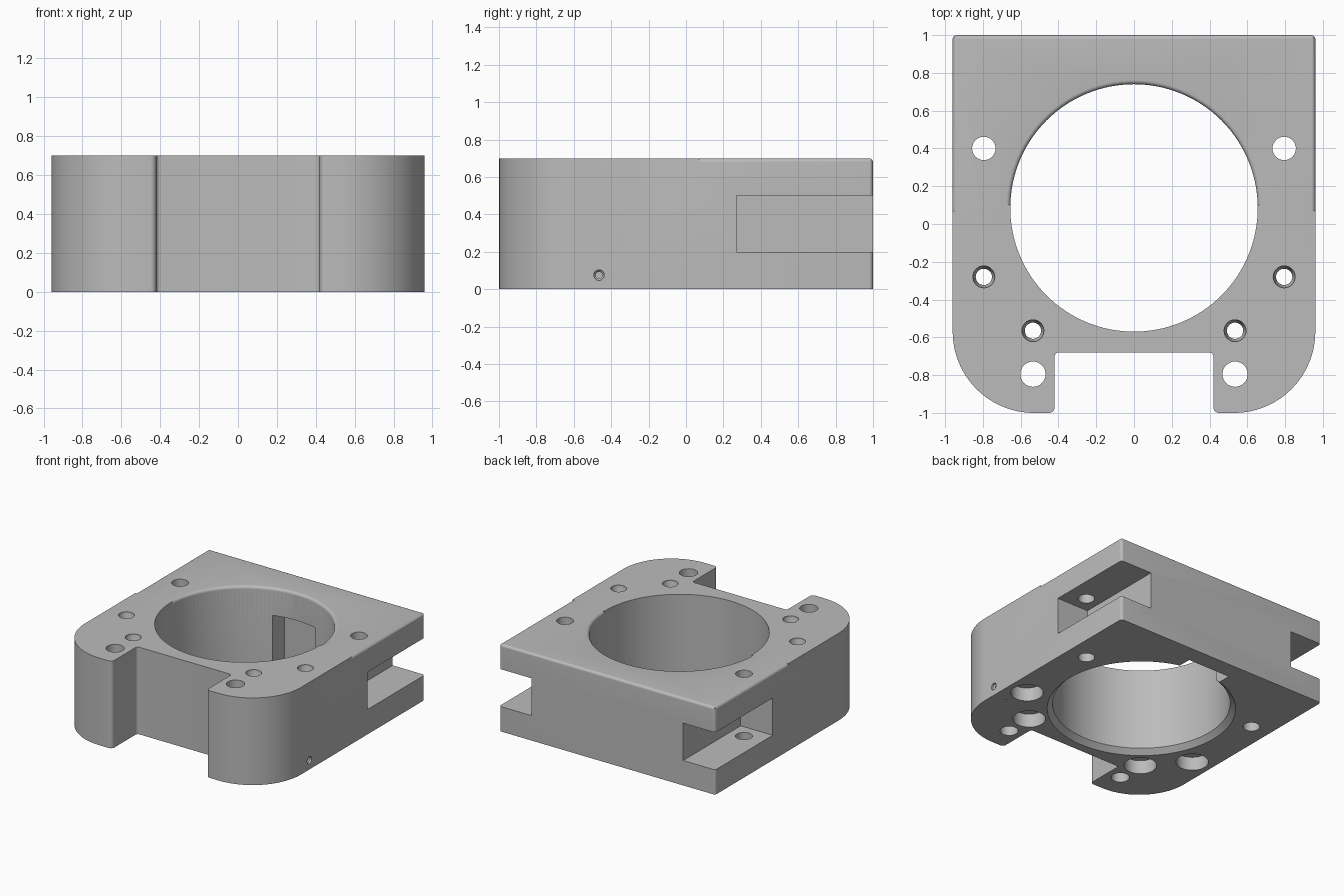
import bpy, bmesh, math
from mathutils import Vector, Matrix

if "Cube" in bpy.data.objects:
    bpy.data.objects.remove(bpy.data.objects["Cube"])

H = 0.70                      # block height
BORE_Y, BORE_R = 0.085, 0.655


def arc(cx, cy, r, a0, a1, n):
    return [(cx + r * math.cos(math.radians(a0 + (a1 - a0) * i / n)),
             cy + r * math.sin(math.radians(a0 + (a1 - a0) * i / n))) for i in range(n + 1)]


def loft(name, rings, matrix=None):
    """Closed solid through a list of matching vertex rings, capped at both ends."""
    bm = bmesh.new()
    loops = [[bm.verts.new(p) for p in ring] for ring in rings]
    n = len(loops[0])
    for a, b in zip(loops, loops[1:]):
        for i in range(n):
            j = (i + 1) % n
            bm.faces.new((a[i], a[j], b[j], b[i]))
    bm.faces.new(loops[0][::-1])
    bm.faces.new(loops[-1])
    bmesh.ops.recalc_face_normals(bm, faces=bm.faces)
    if matrix:
        bm.transform(matrix)
    mesh = bpy.data.meshes.new(name)
    bm.to_mesh(mesh)
    bm.free()
    ob = bpy.data.objects.new(name, mesh)
    bpy.context.collection.objects.link(ob)
    return ob


def cut(cutter):
    mod = block.modifiers.new("cut", 'BOOLEAN')
    mod.operation, mod.solver, mod.object = 'DIFFERENCE', 'EXACT', cutter
    bpy.context.view_layer.objects.active = block
    bpy.ops.object.modifier_apply(modifier=mod.name)
    bpy.data.objects.remove(cutter)


def hole(x, y, profile, segs=32, matrix=None):
    """Turned cutter from (radius, z) steps."""
    rings = [[(r * math.cos(2 * math.pi * i / segs), r * math.sin(2 * math.pi * i / segs), z)
              for i in range(segs)] for r, z in profile]
    cut(loft("hole_cutter", rings, matrix or Matrix.Translation((x, y, 0))))


def box(x0, x1, y0, y1, z0, z1):
    cut(loft("box_cutter", [[(x0, y0, z), (x1, y0, z), (x1, y1, z), (x0, y1, z)] for z in (z0, z1)]))


def round_edge(path, r=0.022):
    """Rounds a top edge; path holds (point, direction out of the material)."""
    e = 0.02
    prof = [(e, e), (-r, e)] + [(-r + r * math.sin(math.pi * i / 12), -r + r * math.cos(math.pi * i / 12))
                                for i in range(7)] + [(e, -r)]
    cut(loft("edge_cutter", [[(p[0] + d[0] * u, p[1] + d[1] * u, H + v) for u, v in prof]
                             for p, d in path]))


# Block outline: right half, then mirrored
half = (arc(0.40, -0.70, 0.02, 90, 0, 5) + arc(0.45, -0.97, 0.03, 180, 270, 6)
        + arc(0.53, -0.57, 0.43, 270, 360, 24) + arc(0.938, 0.978, 0.022, 0, 90, 6))
outline = half + [(-x, y) for x, y in reversed(half)]
block = loft("housing_block", [[(x, y, z) for x, y in outline] for z in (0, H)])

# Main bore with chamfered bottom rim, and pocket in its back wall
hole(0, BORE_Y, [(BORE_R + 0.06, -0.02), (BORE_R, 0.04), (BORE_R, H + 0.1)], 128)
box(-0.19, 0.19, 0.5, 0.86, -0.1, 0.48)

# Rounded top edges on the rear half
round_edge([((-0.96, 0.07), (-1, 0)), ((-0.96, 1), (-1, 1)), ((0.96, 1), (1, 1)), ((0.96, 0.07), (1, 0))])
round_edge([((x, y), (-x / BORE_R, -(y - BORE_Y) / BORE_R))
            for x, y in arc(0, BORE_Y, BORE_R, 1.4, 178.6, 64)])

for s in (-1, 1):
    # Side slots open to the back corners
    box(*sorted((s * 0.675, s * 1.1)), 0.27, 1.1, 0.2, 0.5)
    # Plain through holes
    hole(s * 0.795, 0.4, [(0.062, -0.1), (0.062, H + 0.1)])
    hole(s * 0.535, -0.795, [(0.067, -0.1), (0.067, H + 0.1)])
    # Screw holes: counterbored below, countersunk above
    for x, y in ((0.795, -0.28), (0.535, -0.565)):
        hole(s * x, y, [(0.12, -0.1), (0.12, 0.11), (0.043, 0.11),
                        (0.043, H - 0.05), (0.058, H - 0.02), (0.058, H + 0.1)])

# Small side screw hole and the vent below it
side = Matrix.Translation((0.82, -0.465, 0.075)) @ Matrix.Rotation(math.pi / 2, 4, 'Y')
hole(0, 0, [(0.018, 0), (0.018, 0.115), (0.028, 0.125), (0.028, 0.3)], 20, side)
hole(0.84, -0.465, [(0.011, -0.1), (0.011, 0.075)], 12)

# Material and shading
grey = bpy.data.materials.new("plain_grey")
grey.diffuse_color = (0.5, 0.5, 0.5, 1)
grey.use_nodes = True
grey.node_tree.nodes["Principled BSDF"].inputs["Base Color"].default_value = grey.diffuse_color
block.data.materials.clear()
block.data.materials.append(grey)
for f in block.data.polygons:
    f.material_index = 0
bpy.context.view_layer.objects.active = block
block.select_set(True)
bpy.ops.object.shade_smooth_by_angle(angle=math.radians(30))
